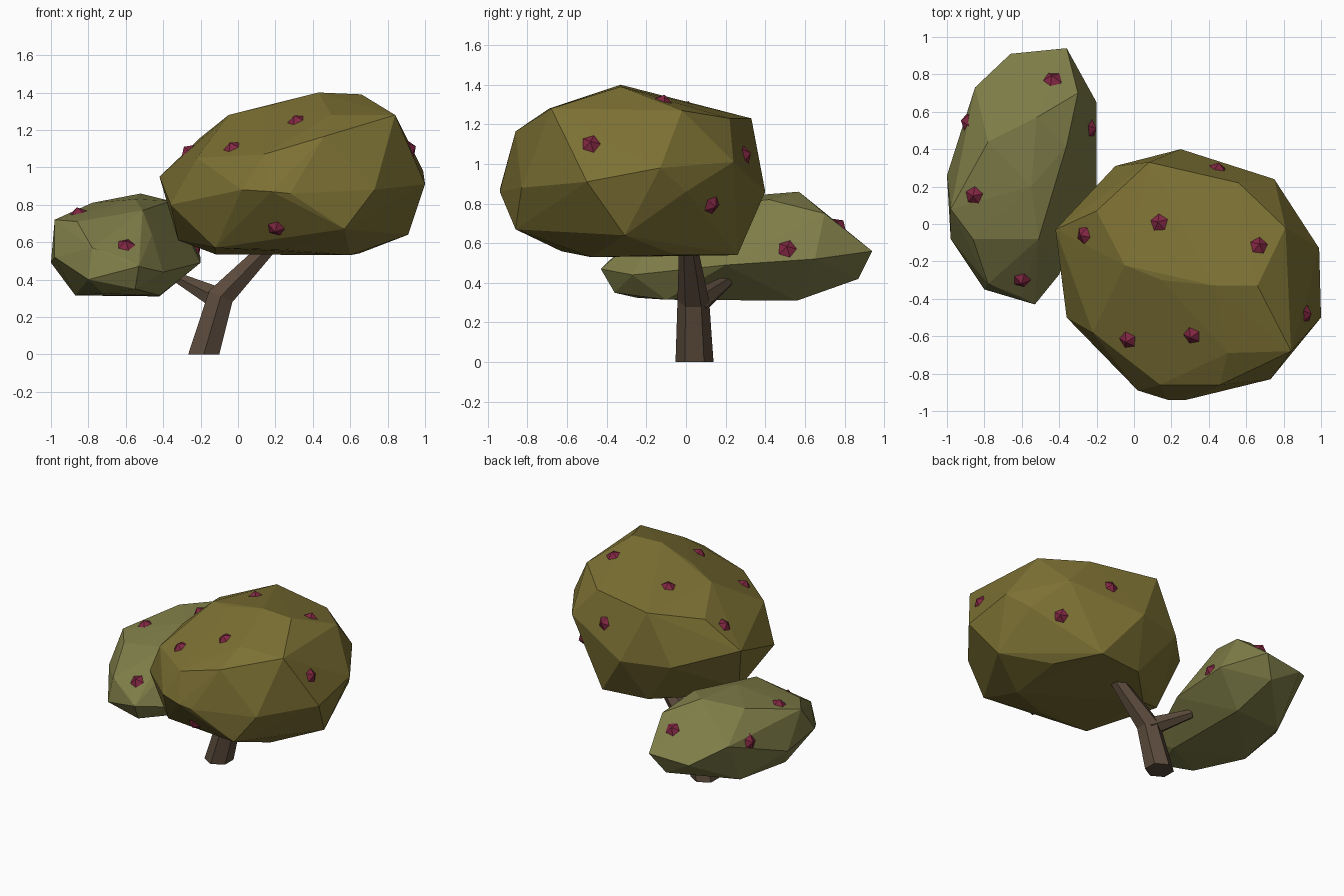
import bpy, bmesh, math
from mathutils import Vector, Matrix
from mathutils.bvhtree import BVHTree


def material(name, rgb):
    m = bpy.data.materials.new(name)
    m.diffuse_color = (*rgb, 1)
    return m


def finish(bm, name, mat):
    bmesh.ops.recalc_face_normals(bm, faces=bm.faces[:])
    me = bpy.data.meshes.new(name)
    bm.to_mesh(me)
    me.materials.append(mat)
    ob = bpy.data.objects.new(name, me)
    bpy.context.collection.objects.link(ob)
    return ob


def canopy(name, corners, mat):
    """Faceted foliage: convex hull around a few corner points."""
    bm = bmesh.new()
    for p in corners:
        bm.verts.new(p)
    bmesh.ops.convex_hull(bm, input=bm.verts[:])
    loose = [v for v in bm.verts if not v.link_faces]
    bmesh.ops.delete(bm, geom=loose, context='VERTS')
    finish(bm, name, mat)
    bm.normal_update()
    return BVHTree.FromBMesh(bm)


def limb(name, rings, mat, sides=6):
    """Tapered six-sided limb through (centre, radius, direction) rings."""
    bm = bmesh.new()
    loops = []
    for c, r, d in rings:
        d = Vector(d).normalized()
        u = Vector((0, 1, 0))
        u = (u - d * u.dot(d)).normalized()
        w = d.cross(u)
        loops.append([bm.verts.new(Vector(c) + r * (u * math.cos(a) + w * math.sin(a)))
                      for a in (2 * math.pi * i / sides for i in range(sides))])
    for a, b in zip(loops, loops[1:]):
        for i in range(sides):
            j = (i + 1) % sides
            bm.faces.new((a[i], a[j], b[j], b[i]))
    bm.faces.new(loops[0][::-1])
    bm.faces.new(loops[-1])
    finish(bm, name, mat)
    bm.free()


def fruits(prefix, tree, spots, mat):
    """Icosahedron fruits half sunk into the foliage surface."""
    for i, p in enumerate(spots):
        co, no, _, _ = tree.find_nearest(Vector(p))
        rot = no.to_track_quat('Z', 'Y').to_matrix().to_4x4()
        bm = bmesh.new()
        bmesh.ops.create_icosphere(bm, subdivisions=1, radius=0.063,
                                   matrix=Matrix.Translation(co - no * 0.033) @ rot)
        finish(bm, f"{prefix}_{i + 1}", mat)
        bm.free()


bark = material("bark", (0.105, 0.07, 0.045))
olive = material("olive_leaves", (0.205, 0.165, 0.034))
sage = material("sage_leaves", (0.21, 0.205, 0.065))
berry = material("berry", (0.22, 0.02, 0.055))

# Trunk with main branch, and side branch
limb("trunk", [((-0.183, 0.043, 0), 0.096, (0, 0, 1)),
               ((-0.092, 0.037, 0.31), 0.08, (0.5, 0, 1)),
               ((0.19, 0.01, 0.6), 0.045, (1, 0, 1))], bark)
limb("side_branch", [((-0.09, 0.04, 0.29), 0.07, (-1, 0.6, 0.6)),
                     ((-0.315, 0.205, 0.405), 0.032, (-1, 0.6, 0.6))], bark)

# Large canopy, top to bottom
large = canopy("large_canopy", [
    (0.43, -0.33, 1.40), (0.66, -0.33, 1.39), (0.15, -0.30, 1.325), (-0.05, -0.22, 1.28),
    (0.84, -0.68, 1.28), (0.50, -0.69, 1.28), (0.08, 0.33, 1.23), (0.56, 0.22, 1.23),
    (0.81, -0.02, 1.27),
    (-0.20, 0.07, 1.16), (0.46, -0.86, 1.165), (0.14, -0.86, 1.07), (-0.22, -0.58, 1.05),
    (0.99, -0.13, 0.98), (0.75, 0.24, 1.01), (-0.42, -0.03, 0.95),
    (1.00, -0.50, 0.91), (0.02, -0.89, 0.88), (0.18, -0.94, 0.87), (0.28, -0.94, 0.86),
    (0.73, -0.83, 0.88), (0.25, 0.40, 0.86), (-0.10, 0.31, 0.87), (-0.36, -0.50, 0.80),
    (0.89, 0.0, 0.86),
    (0.57, -0.86, 0.67), (0.91, -0.31, 0.64), (-0.32, -0.15, 0.61),
    (-0.12, -0.63, 0.57), (0.25, -0.63, 0.56), (0.49, 0.26, 0.54), (0.15, 0.22, 0.545),
    (-0.12, -0.05, 0.535), (0.65, -0.05, 0.54), (0.60, -0.48, 0.53)], olive)

# Small canopy, top to bottom
small = canopy("small_canopy", [
    (-0.52, 0.57, 0.86), (-0.78, 0.44, 0.81), (-0.36, 0.42, 0.82), (-0.55, 0.20, 0.83),
    (-0.30, 0.70, 0.75), (-0.85, 0.73, 0.66), (-0.98, 0.08, 0.72), (-0.86, -0.08, 0.71),
    (-0.51, -0.08, 0.77), (-0.46, -0.17, 0.64), (-0.78, -0.32, 0.57), (-0.36, 0.94, 0.56),
    (-0.66, 0.91, 0.54), (-0.60, -0.39, 0.51), (-0.20, 0.65, 0.52), (-0.20, 0.20, 0.49),
    (-1.00, 0.26, 0.49), (-0.98, -0.08, 0.52), (-0.53, -0.43, 0.47), (-0.40, -0.27, 0.44),
    (-0.80, -0.35, 0.40), (-0.45, 0.87, 0.42), (-0.55, -0.36, 0.35), (-0.87, 0.10, 0.315),
    (-0.72, -0.25, 0.325), (-0.42, -0.10, 0.315), (-0.42, 0.56, 0.31), (-0.80, 0.52, 0.33)], sage)

# Fruits
fruits("large_canopy_fruit", large, [
    (0.20, -0.80, 0.66), (0.30, -0.61, 1.28), (-0.05, -0.64, 1.15), (0.13, 0.01, 1.31),
    (0.67, -0.11, 1.34), (-0.28, -0.06, 1.10), (0.45, 0.31, 1.05), (0.92, -0.48, 1.10),
    (0.78, 0.17, 0.77)], berry)
fruits("small_canopy_fruit", small, [
    (-0.60, -0.33, 0.62), (-0.86, 0.15, 0.78), (-0.91, 0.55, 0.64), (-0.44, 0.79, 0.71),
    (-0.23, 0.51, 0.57)], berry)
